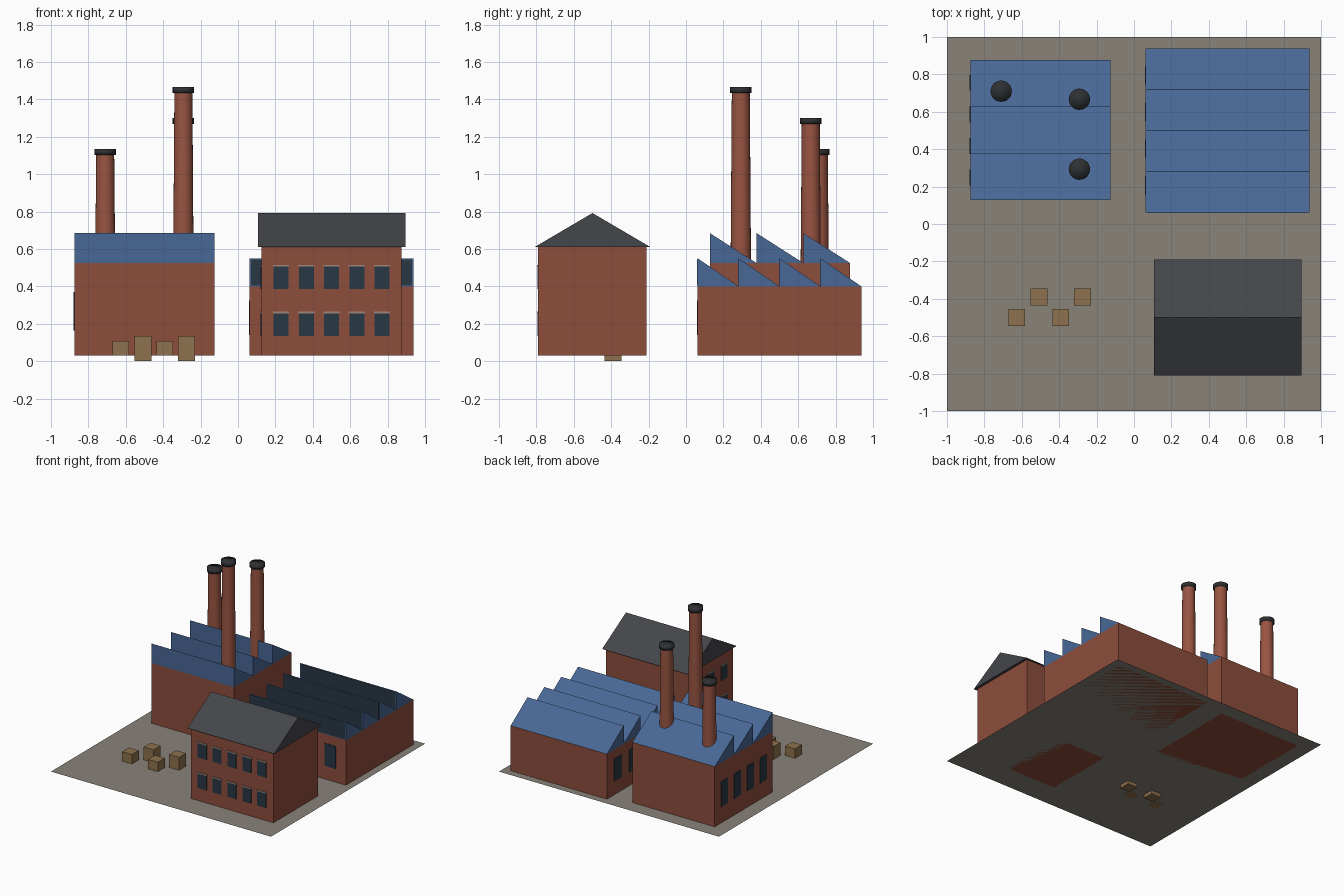
import bpy, bmesh
from mathutils import Vector

if "Cube" in bpy.data.objects:
    bpy.data.objects.remove(bpy.data.objects["Cube"])

G = 0.03  # ground level


def mat(name, rgb):
    m = bpy.data.materials.new(name)
    m.diffuse_color = (*rgb, 1)
    m.use_nodes = True
    m.node_tree.nodes["Principled BSDF"].inputs["Base Color"].default_value = m.diffuse_color
    return m


BRICK = mat("brick", (0.27, 0.075, 0.045))
STACK = mat("stack_brick", (0.32, 0.09, 0.055))
BLUE = mat("blue_roof", (0.065, 0.136, 0.30))
SLATE = mat("slate", (0.058, 0.061, 0.068))
GLASS = mat("glass", (0.022, 0.039, 0.056))
STONE = mat("stone", (0.36, 0.24, 0.19))
SOOT = mat("soot", (0.027, 0.029, 0.032))
WOOD = mat("wood", (0.27, 0.165, 0.075))
YARD = mat("yard", (0.25, 0.225, 0.19))


def finish(name, bm, material):
    bmesh.ops.recalc_face_normals(bm, faces=bm.faces)
    me = bpy.data.meshes.new(name)
    bm.to_mesh(me)
    bm.free()
    me.materials.append(material)
    ob = bpy.data.objects.new(name, me)
    bpy.context.collection.objects.link(ob)
    return ob


def add_box(bm, lo, hi):
    lo, hi = Vector(lo), Vector(hi)
    vs = bmesh.ops.create_cube(bm, size=1)["verts"]
    bmesh.ops.scale(bm, vec=hi - lo, verts=vs)
    bmesh.ops.translate(bm, vec=(lo + hi) / 2, verts=vs)


def boxes(name, material, *extents):
    bm = bmesh.new()
    for lo, hi in extents:
        add_box(bm, lo, hi)
    return finish(name, bm, material)


def prisms(name, material, x0, x1, profiles):
    """Extrude closed (y, z) profiles along x."""
    bm = bmesh.new()
    for prof in profiles:
        f = bm.faces.new([bm.verts.new((x0, y, z)) for y, z in prof])
        ext = bmesh.ops.extrude_face_region(bm, geom=[f], use_keep_orig=True)["geom"]
        bmesh.ops.translate(bm, vec=(x1 - x0, 0, 0),
                            verts=[v for v in ext if isinstance(v, bmesh.types.BMVert)])
    return finish(name, bm, material)


def wall_row(axis, plane, start, end, n, width, z0, z1, depth=0.004):
    """Evenly spaced panels on a wall; axis is the direction the row runs in."""
    step, out = 0.9 * (end - start) / n, []
    for i in range(n):
        c = (start + end) / 2 + (i - (n - 1) / 2) * step
        a, b = c - width / 2, c + width / 2
        if axis == "x":
            out.append(((a, plane - depth, z0), (b, plane + 0.004, z1)))
        else:
            out.append(((plane - depth, a, z0), (plane + 0.004, b, z1)))
    return out


def sawtooth(y0, y1, n, z0, z1):
    p = (y1 - y0) / n
    return [[(y0 + i * p, z0), (y0 + i * p, z1), (y0 + (i + 1) * p, z0)] for i in range(n)]


# Yard slab, a single flat sheet
bm = bmesh.new()
bmesh.ops.create_grid(bm, x_segments=1, y_segments=1, size=1)
bmesh.ops.translate(bm, vec=(0, 0, G), verts=bm.verts)
finish("yard", bm, YARD)

# Boiler house with three roof teeth
boxes("boiler_house_walls", BRICK, ((-0.875, 0.127, G), (-0.126, 0.877, 0.525)))
prisms("boiler_house_roof", BLUE, -0.875, -0.126, sawtooth(0.127, 0.877, 3, 0.525, 0.685))
boxes("boiler_house_windows", GLASS,
      *wall_row("y", -0.875, 0.127, 0.877, 4, 0.085, 0.165, 0.37))

# Weaving hall with four glazed roof teeth
H0, H1 = 0.0625, 0.9375
boxes("hall_walls", BRICK, ((H0, H0, G), (H1, H1, 0.40)))
prisms("hall_roof", BLUE, H0, H1, sawtooth(H0, H1, 4, 0.40, 0.55))
boxes("hall_skylights", GLASS,
      *[((H0 + 0.007, H0 + i * 0.21875 - 0.003, 0.405), (H1 - 0.007, H0 + i * 0.21875 + 0.003, 0.543))
        for i in range(4)])
boxes("hall_windows", GLASS,
      *wall_row("x", H0, H0, H1, 4, 0.10, 0.14, 0.325),
      *wall_row("y", H0, H0, H1, 4, 0.10, 0.14, 0.325))

# Office block with a gable roof and two window storeys
boxes("office_walls", BRICK, ((0.125, -0.79, G), (0.875, -0.21, 0.61)))
prisms("office_roof", SLATE, 0.106, 0.896, [[(-0.81, 0.61), (-0.5, 0.792), (-0.19, 0.61)]])
panes, lintels = [], []
for z in (0.135, 0.385):
    for axis, plane, a, b, n in (("x", -0.79, 0.125, 0.875, 5), ("y", 0.125, -0.79, -0.21, 3)):
        panes += wall_row(axis, plane, a, b, n, 0.08, z, z + 0.12)
        lintels += wall_row(axis, plane, a, b, n, 0.088, z + 0.12, z + 0.13, 0.007)
boxes("office_windows", GLASS, *panes)
boxes("office_lintels", STONE, *lintels)


# Tapered chimneys with dark, smooth caps
def cylinder(name, material, x, y, z0, z1, r0, r1, round_all=False):
    bm = bmesh.new()
    bmesh.ops.create_cone(bm, cap_ends=True, segments=24, radius1=r0, radius2=r1, depth=z1 - z0)
    bmesh.ops.translate(bm, vec=(x, y, (z0 + z1) / 2), verts=bm.verts)
    ob = finish(name, bm, material)
    bpy.ops.object.select_all(action="DESELECT")
    ob.select_set(True)
    bpy.context.view_layer.objects.active = ob
    if round_all:
        bpy.ops.object.shade_smooth()
    else:
        bpy.ops.object.shade_smooth_by_angle()


for i, (x, y, top) in enumerate([(-0.71, 0.71, 1.135), (-0.292, 0.667, 1.30), (-0.292, 0.293, 1.465)], 1):
    cylinder(f"chimney_{i}", STACK, x, y, G, top - 0.015, 0.058, 0.048)
    cylinder(f"chimney_cap_{i}", SOOT, x, y, top - 0.032, top, 0.057, 0.057, True)

# Crates, taller ones sunk slightly into the yard
for i, (x, y, h) in enumerate([(-0.627, -0.50, 0.078), (-0.508, -0.39, 0.135),
                               (-0.392, -0.50, 0.078), (-0.276, -0.39, 0.135)], 1):
    boxes(f"crate_{i}", WOOD, ((x - 0.045, y - 0.045, 0.0685 - h / 2), (x + 0.045, y + 0.045, 0.0685 + h / 2)))
